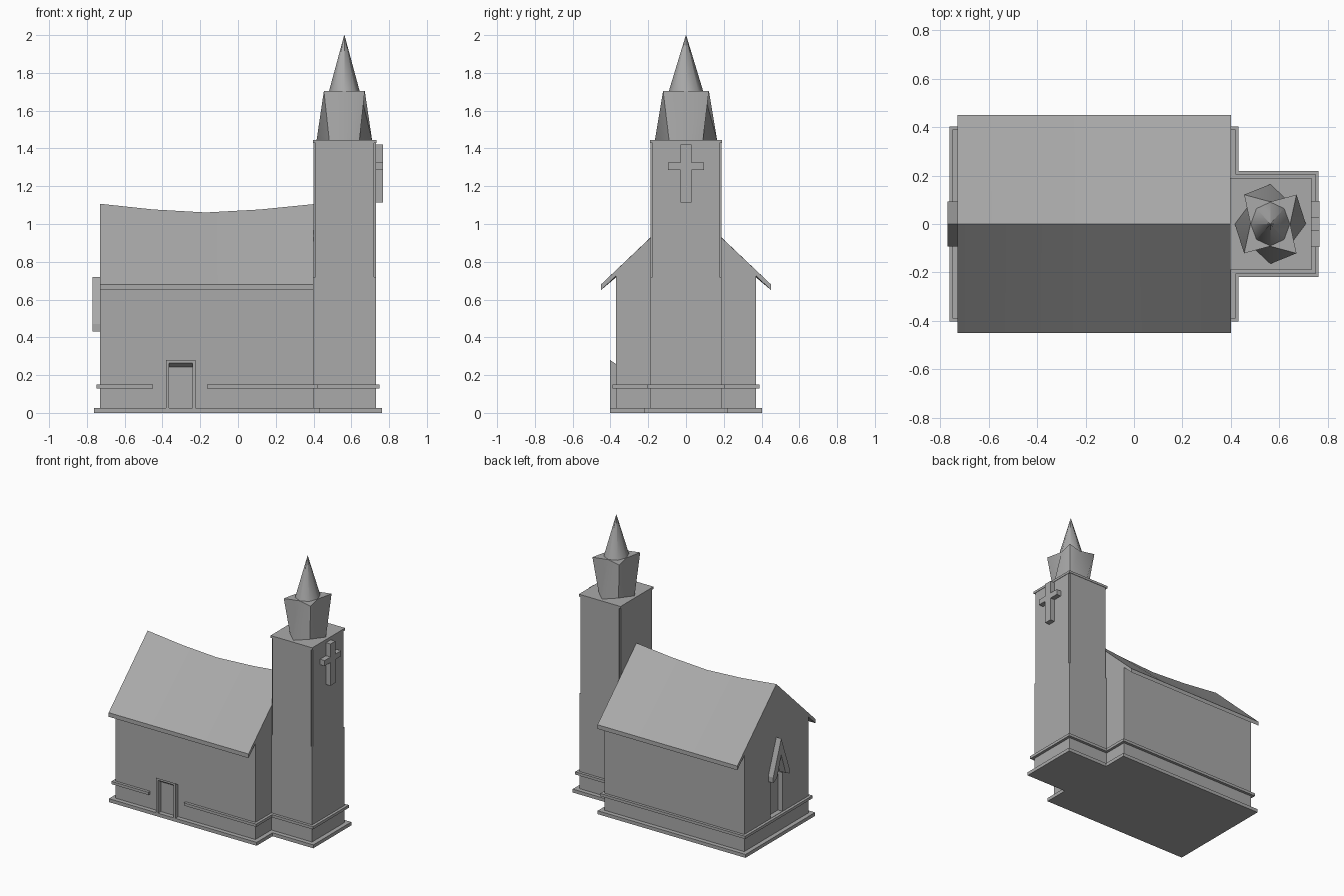
import bpy, bmesh, math

cube = bpy.data.objects.get("Cube")
if cube:
    bpy.data.objects.remove(cube, do_unlink=True)

stone = bpy.data.materials.new("plain_grey")
stone.use_nodes = True
GREY = (0.4, 0.4, 0.4, 1)
stone.diffuse_color = GREY
stone.node_tree.nodes["Principled BSDF"].inputs["Base Color"].default_value = GREY


def loft(name, rings, smooth=None):
    """Skin a stack of matching rings and cap both ends."""
    bm = bmesh.new()
    loops = [[bm.verts.new(p) for p in ring] for ring in rings]
    n = len(loops[0])
    for a, b in zip(loops, loops[1:]):
        for i in range(n):
            j = (i + 1) % n
            bm.faces.new((a[i], a[j], b[j], b[i]))
    bm.faces.new(loops[0][::-1])
    bm.faces.new(loops[-1])
    bmesh.ops.recalc_face_normals(bm, faces=bm.faces)
    mesh = bpy.data.meshes.new(name)
    bm.to_mesh(mesh)
    bm.free()
    ob = bpy.data.objects.new(name, mesh)
    mesh.materials.append(stone)
    bpy.context.collection.objects.link(ob)
    if smooth:
        bpy.ops.object.select_all(action='DESELECT')
        ob.select_set(True)
        bpy.context.view_layer.objects.active = ob
        bpy.ops.object.shade_smooth_by_angle(angle=math.radians(smooth))
    return ob


def slab(name, outline, z0, z1):
    return loft(name, [[(x, y, z) for x, y in outline] for z in (z0, z1)])


def panel(name, outline, x0, x1):
    return loft(name, [[(x, y, z) for y, z in outline] for x in (x0, x1)])


def rect(x0, x1, y0, y1):
    return [(x0, y0), (x1, y0), (x1, y1), (x0, y1)]


# Building footprint, grown by a margin, with an optional gap in the front edge
X0, X1, X2, NAVE_Y, TOWER_Y = -0.73, 0.40, 0.73, 0.37, 0.187


def footprint(m, gap=()):
    n, t = NAVE_Y + m, TOWER_Y + m
    right = [(X1 + m, -n), (X1 + m, -t), (X2 + m, -t)]
    front = []
    if gap:
        inner = -NAVE_Y + 0.02
        front = [(gap[0], -n), (gap[0], inner), (gap[1], inner), (gap[1], -n)]
    back = [(x, -y) for x, y in reversed(right)]
    return [(X0 - m, -n)] + front + right + back + [(X0 - m, n)]


slab("plinth", footprint(0.032), 0, 0.025)
slab("string_course", footprint(0.02, (-0.45, -0.165)), 0.13, 0.15)

# Nave walls and sagging roof share the same ridge curve
ridge = [(X0, 1.107), (-0.45, 1.077), (-0.17, 1.061), (0.12, 1.077), (X1, 1.105)]
nave = loft("nave", [[(x, -NAVE_Y, 0), (x, NAVE_Y, 0), (x, NAVE_Y, 0.735),
                      (x, 0, r - 0.015), (x, -NAVE_Y, 0.735)] for x, r in ridge])
loft("roof", [[(x, -0.45, 0.68), (x, 0, r), (x, 0.45, 0.68),
               (x, 0.45, 0.65), (x, 0, r - 0.03), (x, -0.45, 0.65)]
              for x, r in ridge], smooth=25)

# Pointed recess in the end gable
cutter = panel("recess_cutter", [(-0.07, 0.152), (0.07, 0.152), (0.07, 0.43),
                                 (0, 0.6), (-0.07, 0.43)], X0 - 0.1, X0 + 0.035)
cutter.hide_render = True
cutter.hide_viewport = True
cut = nave.modifiers.new("recess", 'BOOLEAN')
cut.operation = 'DIFFERENCE'
cut.object = cutter
bpy.context.view_layer.objects.active = nave
bpy.ops.object.modifier_apply(modifier=cut.name)
bpy.data.objects.remove(cutter, do_unlink=True)

# Steep pointed hood over the recess
panel("gable_hood", [(0, 0.72), (0.093, 0.47), (0.093, 0.43), (0.05, 0.45), (0, 0.6),
                     (-0.05, 0.45), (-0.093, 0.43), (-0.093, 0.47)], X0 - 0.04, X0 + 0.01)

# Side door frame, with a lintel that slopes down towards the wall
FRONT, WALL = -0.402, -NAVE_Y + 0.005
for side, x in (("left", -0.2325), ("right", -0.3725)):
    loft(side + "_door_jamb", [[(x + d, FRONT, 0), (x + d, WALL, 0),
                                (x + d, WALL, 0.255), (x + d, FRONT, 0.28)]
                               for d in (-0.0075, 0.0075)])
loft("door_lintel", [[(x, FRONT, 0.265), (x, WALL, 0.24), (x, WALL, 0.255),
                      (x, FRONT, 0.28)] for x in (-0.38, -0.225)])

# Tower: plain base, shaft with notched corners, thin cap
slab("tower_base", rect(X1, X2, -TOWER_Y, TOWER_Y), 0, 0.72)
k = 0.01
slab("tower_shaft_long", rect(X1, X2, -TOWER_Y + k, TOWER_Y - k), 0.72, 1.43)
slab("tower_shaft_wide", rect(X1 + k, X2 - k, -TOWER_Y, TOWER_Y), 0.72, 1.43)
slab("tower_cap", rect(X1 - 0.004, X2 + 0.003, -0.19, 0.19), 1.428, 1.445)

# Cross on the tower face
a, b = 0.028, 0.095
half = [(a, 1.42), (a, 1.325), (b, 1.325), (b, 1.285), (a, 1.285), (a, 1.115)]
panel("tower_cross", half + [(-y, z) for y, z in reversed(half)], X2 - 0.01, 0.767)

# Lantern turning from a diamond at its foot to a four-pointed rim, and the spire
CX = 0.563


def star(axis, diagonal, z):
    ring = []
    for i in range(8):
        r = diagonal if i % 2 else axis
        t = i * math.pi / 4
        ring.append((CX + r * math.cos(t), 1.12 * r * math.sin(t), z))
    return ring


loft("lantern", [star(0.147, 0.113, 1.443), star(0.082, 0.153, 1.705)], smooth=30)
loft("spire", [star(0.082, 0.082, 1.7), star(0.0008, 0.0008, 2.0)], smooth=50)
